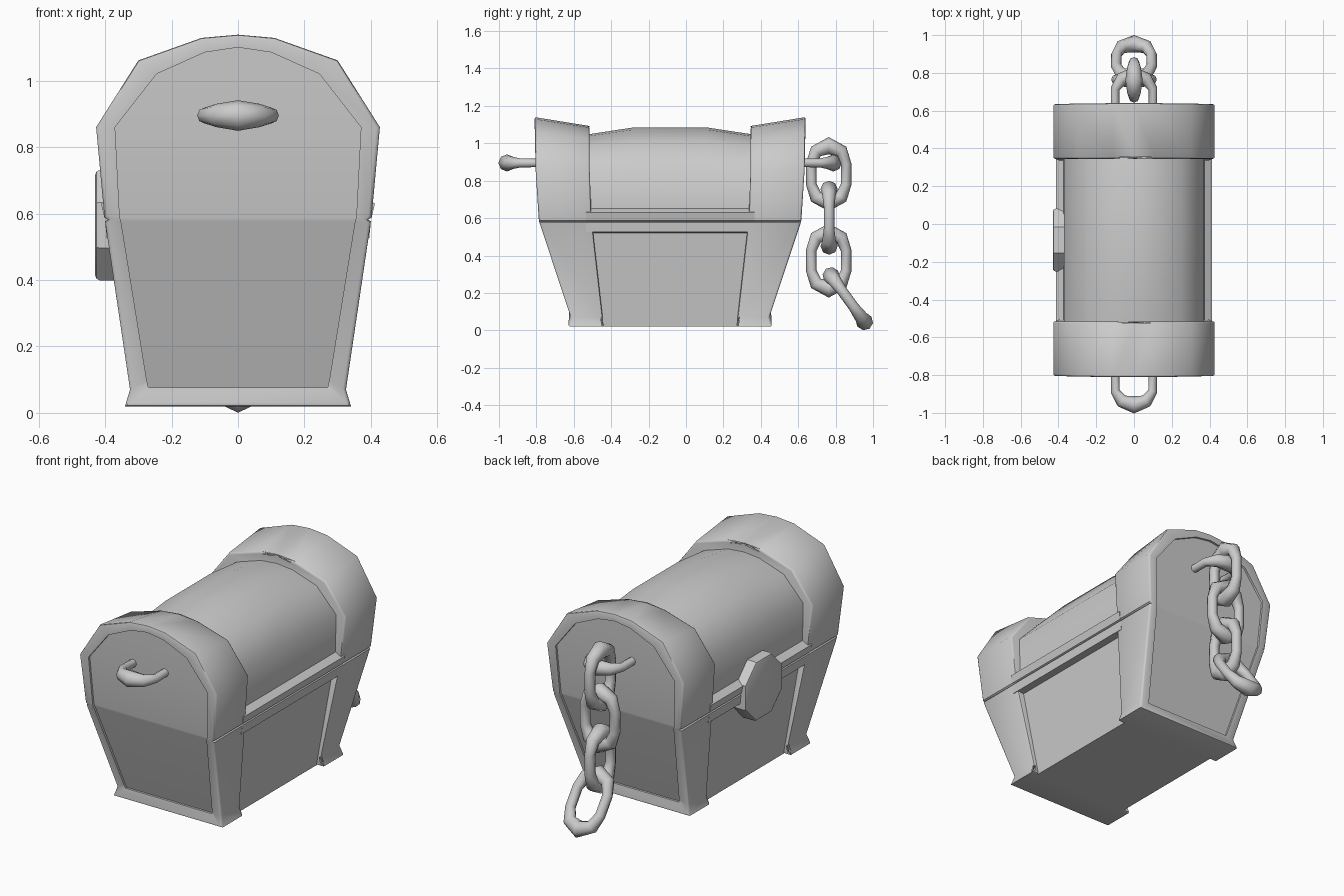
import bpy, bmesh, math
from mathutils import Matrix

if "Cube" in bpy.data.objects:
    bpy.data.objects.remove(bpy.data.objects["Cube"])

CY = -0.085  # centre of the chest along y


def lerp_table(z, table):
    for (z0, a), (z1, b) in zip(table, table[1:]):
        if z <= z1:
            return a + (b - a) * (z - z0) / (z1 - z0)
    return table[-1][1]


def y_out(z):
    return lerp_table(z, [(0.02, .545), (.07, .53), (.58, .70), (.66, .715), (1.14, .725)])


def y_in(z):
    return lerp_table(z, [(0.02, .355), (.52, .41), (.66, .43), (1.14, .43)])


def squash(z, k):
    # scale the crown of the lid above its shoulder
    return z if z < .86 else .86 + (z - .86) * k


def mirrored(half):
    return half + [(-x, z) for x, z in reversed(half) if x > 0]


def smooth(obj, angle):
    bpy.ops.object.select_all(action='DESELECT')
    obj.select_set(True)
    bpy.context.view_layer.objects.active = obj
    bpy.ops.object.shade_smooth_by_angle(angle=math.radians(angle))


def add_mesh(name, mesh, angle):
    obj = bpy.data.objects.new(name, mesh)
    bpy.context.collection.objects.link(obj)
    smooth(obj, angle)
    return obj


def loft(name, rings, bevel_rings=(), angle=45):
    # closed mirrored rings joined by quads, ends filled with left-right strips
    bm = bmesh.new()
    vs = [[bm.verts.new(p) for p in r] for r in rings]
    n = len(vs[0])
    for a, b in zip(vs, vs[1:]):
        for i in range(n):
            j = (i + 1) % n
            bm.faces.new((a[i], a[j], b[j], b[i]))
    for r in (vs[0], vs[-1]):
        for i in range(n // 2):
            q = [r[i], r[i + 1], r[n - 2 - i], r[n - 1 - i]]
            q = list(dict.fromkeys(q))
            if len(q) > 2:
                bm.faces.new(q)
    edges = [bm.edges.get((vs[k][i], vs[k][(i + 1) % n])) for k in bevel_rings for i in range(n)]
    if edges:
        bmesh.ops.bevel(bm, geom=edges, offset=.01, segments=2, profile=.5,
                        affect='EDGES', clamp_overlap=False)
    bmesh.ops.recalc_face_normals(bm, faces=bm.faces)
    me = bpy.data.meshes.new(name)
    bm.to_mesh(me)
    bm.free()
    return add_mesh(name, me, angle)


# End bands with recessed end panels and a lid seam
rim = mirrored([(.34, .02), (.325, .07), (.40, .576), (.392, .582), (.402, .588),
                (.427, .86), (.30, 1.062), (.11, 1.13), (0, 1.14)])
panel = mirrored([(.27, .077), (.275, .10), (.352, .576), (.354, .582), (.356, .588),
                  (.37, .86), (.245, 1.02), (.10, 1.085), (0, 1.10)])
for s, name in ((-1, "front_end_band"), (1, "back_end_band")):
    loft(name, [
        [(x, CY + s * y_in(z), squash(z, .83)) for x, z in rim],
        [(x, CY + s * y_out(z), z) for x, z in rim],
        [(x, CY + s * y_out(z), z) for x, z in panel],
        [(x, CY + s * (y_out(z) - .012), z) for x, z in panel]], bevel_rings=(0, 1))

# Middle of the chest: inset panels, side rails, bulging barrel lid
middle = mirrored([(.30, .02), (.357, .52), (.395, .526), (.40, .577), (.39, .582), (.402, .587),
                   (.412, .63), (.372, .652), (.37, .86), (.25, .99), (.10, 1.04), (0, 1.05)])
loft("chest_middle", [[(x, CY + y, squash(z, k)) for x, z in middle]
                      for y, k in ((-.45, .98), (-.2, 1.18), (.2, 1.18), (.45, .98))])

# Octagonal latch plate on the left side
bm = bmesh.new()
bmesh.ops.create_cone(bm, cap_ends=True, segments=8, radius1=.18, radius2=.18, depth=.09,
                      matrix=Matrix.Translation((-.385, CY, .565))
                      @ Matrix.Rotation(math.pi / 2, 4, 'Y')
                      @ Matrix.Rotation(math.pi / 8, 4, 'Z'))
rim_edges = [e for e in bm.edges if all(v.co.x < -.4 for v in e.verts)]
bmesh.ops.bevel(bm, geom=rim_edges, offset=.015, segments=2, profile=.5, affect='EDGES')
me = bpy.data.meshes.new("latch_plate")
bm.to_mesh(me)
bm.free()
add_mesh("latch_plate", me, 40)


def tube(name, pts, cyclic, matrix):
    # pts are x, y, z, radius
    cu = bpy.data.curves.new(name, 'CURVE')
    cu.dimensions = '3D'
    cu.bevel_depth = 1
    cu.bevel_resolution = 2
    sp = cu.splines.new('POLY')
    sp.points.add(len(pts) - 1)
    for p, (x, y, z, r) in zip(sp.points, pts):
        p.co = (x, y, z, 1)
        p.radius = r
    sp.use_cyclic_u = cyclic
    tmp = bpy.data.objects.new(name + "_path", cu)
    bpy.context.collection.objects.link(tmp)
    bpy.context.view_layer.update()
    me = bpy.data.meshes.new_from_object(tmp.evaluated_get(bpy.context.evaluated_depsgraph_get()))
    bpy.data.objects.remove(tmp)
    me.transform(matrix)
    add_mesh(name, me, 60)


# Swollen loop handles on both ends
half = [(.10, .68, 0, .022), (.10, .80, 0, .024), (.065, .852, 0, .035), (0, .872, 0, .046)]
path = half + [(-x, y, z, r) for x, y, z, r in reversed(half[:-1])]
for turn, name in ((math.pi, "front_handle"), (0, "back_handle")):
    tube(name, path, False, Matrix.Translation((0, CY, .895)) @ Matrix.Rotation(turn, 4, 'Z'))

# Hanging chain of four links
quarter = [(.093, .055, .028), (.068, .122, .036)]
up = quarter + [(0, .152, .046)] + [(-x, z, r) for x, z, r in reversed(quarter)]
link = [(x, 0, z, r) for x, z, r in up] + [(-x, 0, -z, r) for x, z, r in up]
for i, (y, z, turn, tilt) in enumerate([(.763, .835, 90, 0), (.765, .602, 0, 0),
                                        (.763, .373, 90, 0), (.865, .169, 0, 36)]):
    tube(f"chain_link_{i + 1}", link, True, Matrix.Translation((0, y, z))
         @ Matrix.Rotation(math.radians(tilt), 4, 'X') @ Matrix.Rotation(math.radians(turn), 4, 'Z'))
